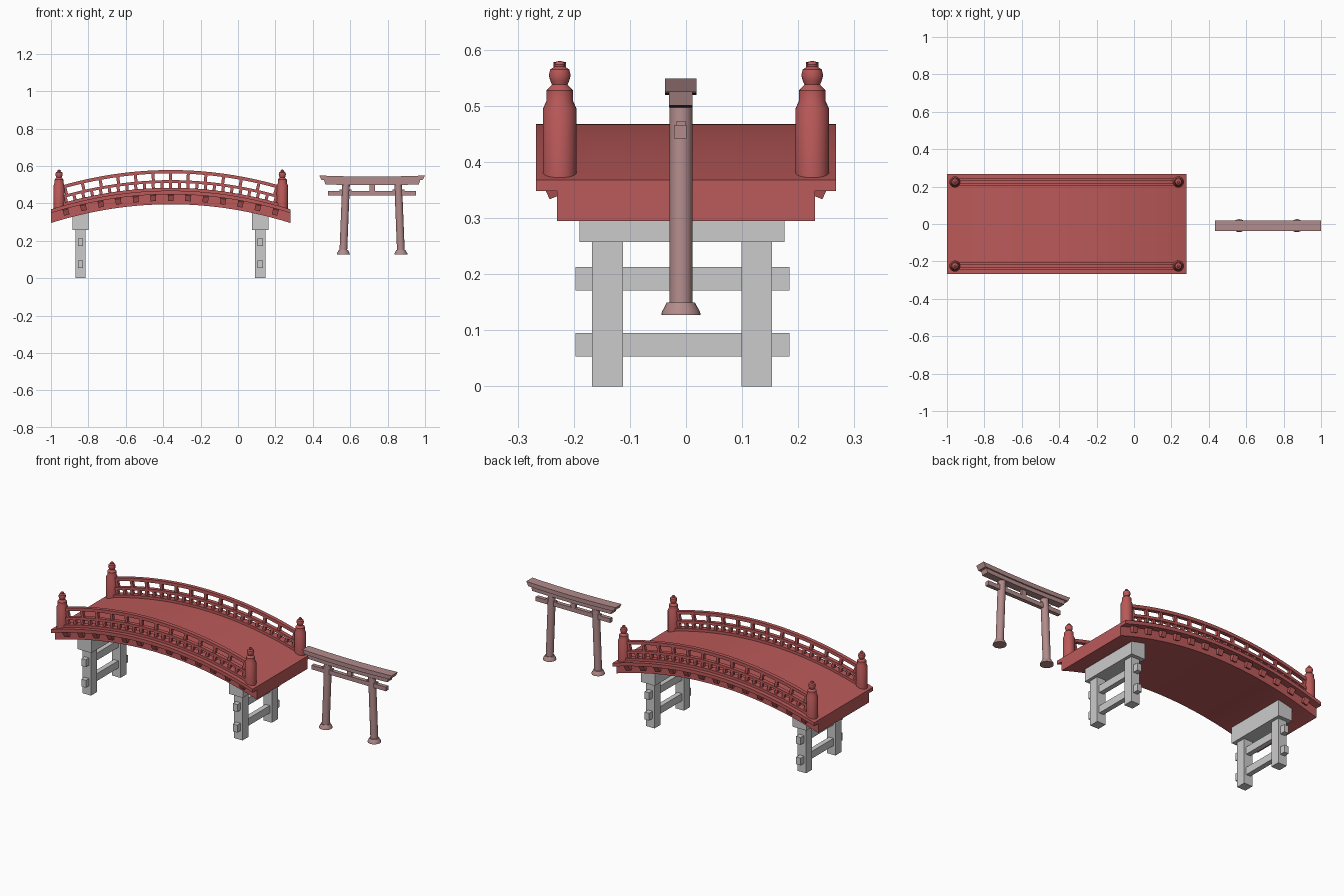
import bpy, bmesh, math
from mathutils import Matrix, Vector

if "Cube" in bpy.data.objects:
    bpy.data.objects.remove(bpy.data.objects["Cube"])

CX, HALF, RISE = -0.36, 0.64, 0.1      # bridge centre, half length, arch rise
TX, TY = 0.717, -0.009                 # gate centre


def material(name, rgb):
    m = bpy.data.materials.new(name)
    m.diffuse_color = (*rgb, 1)
    m.use_nodes = True
    m.node_tree.nodes["Principled BSDF"].inputs["Base Color"].default_value = m.diffuse_color
    return m


RED = material("red_paint", (0.50, 0.10, 0.10))
FADED = material("faded_wood", (0.45, 0.26, 0.26))


def finish(name, bm, mat=None, smooth=False):
    bmesh.ops.recalc_face_normals(bm, faces=bm.faces)
    me = bpy.data.meshes.new(name)
    bm.to_mesh(me)
    bm.free()
    ob = bpy.data.objects.new(name, me)
    bpy.context.collection.objects.link(ob)
    if mat:
        me.materials.append(mat)
    if smooth:
        bpy.ops.object.select_all(action='DESELECT')
        ob.select_set(True)
        bpy.context.view_layer.objects.active = ob
        bpy.ops.object.shade_smooth_by_angle(angle=math.radians(35))
    return ob


def add_box(bm, centre, size, rot=Matrix()):
    m = Matrix.Translation(centre) @ rot @ Matrix.Diagonal((*size, 1))
    bmesh.ops.create_cube(bm, size=1, matrix=m)


def add_loft(bm, sections):
    """Skin a row of closed rings and cap both ends."""
    rings = [[bm.verts.new(p) for p in s] for s in sections]
    n = len(rings[0])
    for a, b in zip(rings, rings[1:]):
        for i in range(n):
            j = (i + 1) % n
            bm.faces.new((a[i], a[j], b[j], b[i]))
    bm.faces.new(rings[0])
    bm.faces.new(rings[-1])


def add_lathe(bm, profile, x, y, lean=0, sides=24):
    """Turned shape; lean shifts x per unit of height."""
    z0 = profile[0][1]
    add_loft(bm, [[(x + lean * (z - z0) + r * math.cos(2 * math.pi * i / sides),
                    y + r * math.sin(2 * math.pi * i / sides), z)
                   for i in range(sides)] for r, z in profile])


def arch(u):
    return RISE * (1 - (u / HALF) ** 2)


def tilt(u):
    return Matrix.Rotation(math.atan(2 * RISE * u / HALF ** 2), 4, 'Y')


def arched_bar(name, y, width, z0, z1, half, n=32):
    """Rectangular bar following the arch; z0, z1 are end heights."""
    bm = bmesh.new()
    w = width / 2
    sections = []
    for i in range(n + 1):
        u = half * (2 * i / n - 1)
        h = arch(u)
        sections.append([(CX + u, y + a, z + h) for a, z in
                         ((-w, z0), (w, z0), (w, z1), (-w, z1))])
    add_loft(bm, sections)
    return finish(name, bm, RED, True)


# Arched bridge body and overhanging deck
arched_bar("bridge_body", 0, 0.46, 0.295, 0.350, HALF)
arched_bar("bridge_deck", 0, 0.534, 0.348, 0.368, HALF)

post_profile = [(0.03, 0.372), (0.03, 0.495), (0.024, 0.508), (0.024, 0.527),
                (0.014, 0.538), (0.017, 0.545), (0.0195, 0.555), (0.017, 0.565),
                (0.009, 0.570), (0.0095, 0.574), (0.006, 0.579), (0.001, 0.58)]

for s, side in ((-1, "front"), (1, "back")):
    y = s * 0.225
    # Three rails
    arched_bar(f"{side}_bottom_rail", y, 0.036, 0.366, 0.383, 0.59)
    arched_bar(f"{side}_middle_rail", y, 0.022, 0.409, 0.424, 0.59)
    arched_bar(f"{side}_top_rail", y, 0.022, 0.460, 0.478, 0.59)

    # Tall balusters and small blocks
    bm = bmesh.new()
    for k in range(-6, 7):
        u = k * 0.0935
        add_box(bm, (CX + u, y, 0.442 + arch(u)), (0.016, 0.016, 0.045), tilt(u))
    for k in range(-12, 13):
        u = k * 0.0467
        add_box(bm, (CX + u, y, 0.396 + arch(u)), (0.016, 0.016, 0.034), tilt(u))
    finish(f"{side}_balusters", bm, RED)

    # Rafter ends below the deck edge
    bm = bmesh.new()
    for k in range(-6, 7):
        u = k * 0.0935
        add_box(bm, (CX + u, s * 0.231, 0.336 + arch(u)), (0.03, 0.04, 0.032),
                tilt(u) @ Matrix.Rotation(-s * 0.4, 4, 'X'))
    finish(f"{side}_rafter_ends", bm, RED)

    # End posts with finials
    bm = bmesh.new()
    for e in (-1, 1):
        add_lathe(bm, post_profile, CX + e * 0.597, y)
    finish(f"{side}_end_posts", bm, RED, True)

# Grey piers
for x, side in ((-0.842, "left"), (0.119, "right")):
    bm = bmesh.new()
    add_box(bm, (x, -0.007, 0.302), (0.088, 0.365, 0.09))
    # Slope the cap to meet the underside of the arch
    for v in bm.verts:
        if v.co.z > 0.3:
            v.co.z = 0.298 + arch(v.co.x - CX)
    finish(f"{side}_pier_cap", bm)
    bm = bmesh.new()
    for y in (-0.14, 0.126):
        add_box(bm, (x, y, 0.13), (0.054, 0.055, 0.26))
    finish(f"{side}_pier_legs", bm)
    bm = bmesh.new()
    for z in (0.074, 0.192):
        add_box(bm, (x, -0.006, z), (0.028, 0.381, 0.042))
    finish(f"{side}_pier_crossbars", bm)

# Gate pillars with flared feet
bm = bmesh.new()
for e in (-1, 1):
    add_lathe(bm, [(0.0205, 0.14), (0.0205, 0.497)], TX + e * 0.154, TY, -e * 0.04)
finish("gate_pillars", bm, FADED, True)
bm = bmesh.new()
for e in (-1, 1):
    add_lathe(bm, [(0.035, 0.127), (0.034, 0.133), (0.029, 0.142), (0.025, 0.150)],
              TX + e * 0.154, TY)
finish("gate_feet", bm, FADED, True)

# Gate tie beam, wedges and centre strut
bm = bmesh.new()
add_box(bm, (TX, -0.0105, 0.454), (0.472, 0.022, 0.024))
finish("gate_tie_beam", bm, FADED)
bm = bmesh.new()
for e in (-1, 1):
    for d in (-0.022, 0.022):
        add_box(bm, (TX + e * 0.141 + d, -0.0085, 0.469), (0.02, 0.016, 0.008))
finish("gate_wedges", bm, FADED)
bm = bmesh.new()
add_box(bm, (TX, -0.0085, 0.482), (0.03, 0.016, 0.04))
finish("gate_strut", bm, FADED)


# Gate lintels with slightly raised, slanted ends
def lintel(name, bottom, top, z0, z1, y0, y1, lift):
    bm = bmesh.new()
    sections = []
    for i in range(17):
        t = i / 8 - 1
        z = lift * t * t
        sections.append([(TX + t * b, y, h + z) for b, y, h in
                         ((bottom, y0, z0), (bottom, y1, z0),
                          (top, y1, z1), (top, y0, z1))])
    add_loft(bm, sections)
    finish(name, bm, FADED, True)


lintel("gate_lower_lintel", 0.250, 0.258, 0.497, 0.522, -0.030, 0.012, 0.004)
lintel("gate_top_lintel", 0.270, 0.283, 0.519, 0.543, -0.037, 0.019, 0.006)
